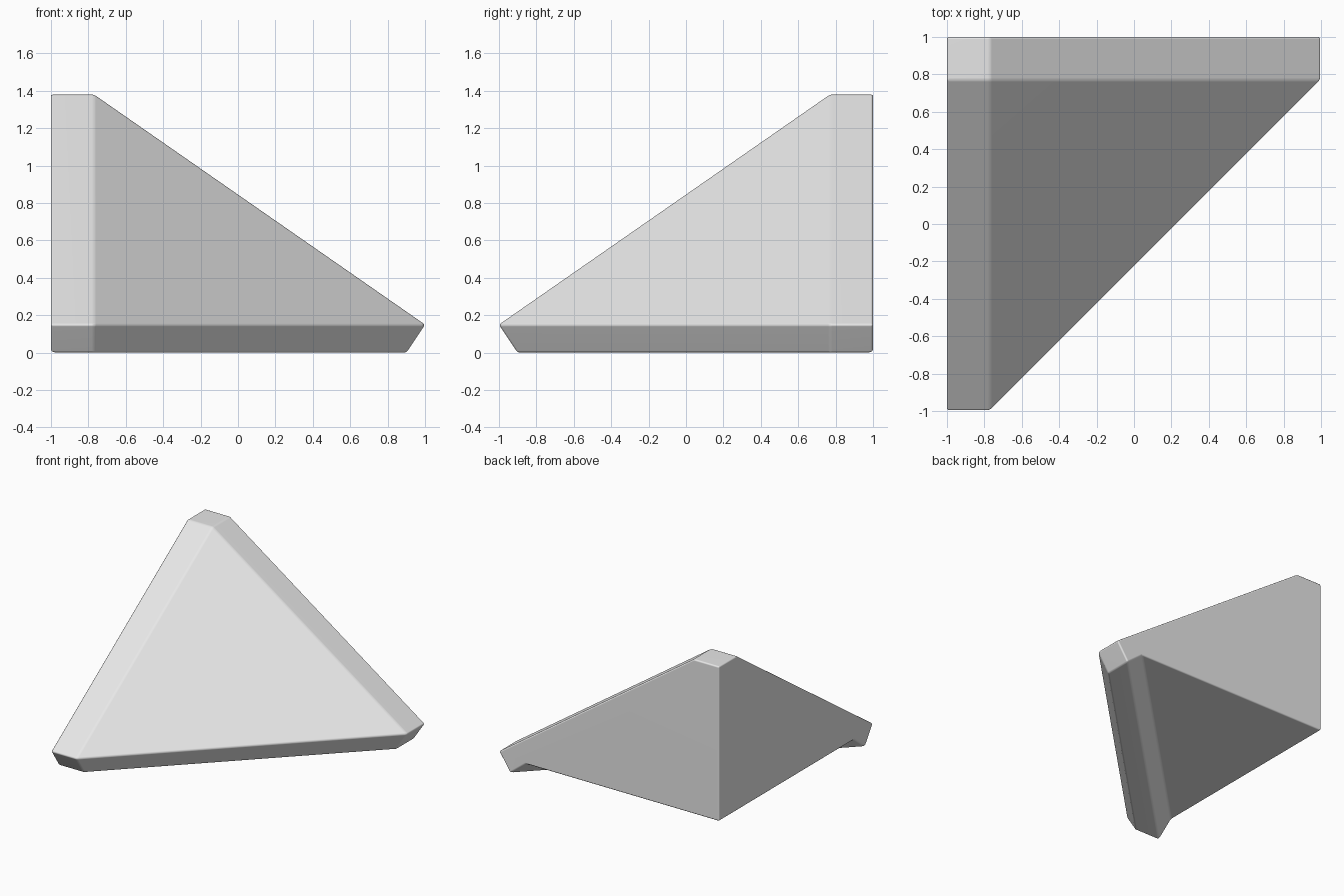
import bpy, bmesh, math

cube = bpy.data.objects.get("Cube")
if cube:
    bpy.data.objects.remove(cube, do_unlink=True)

grey = bpy.data.materials.new("light_grey")
grey.use_nodes = True
colour = (0.8, 0.8, 0.8, 1)
grey.diffuse_color = colour
grey.node_tree.nodes["Principled BSDF"].inputs["Base Color"].default_value = colour


def hull(name, points):
    """Solid convex block around a few corner points, with clean flat faces."""
    bm = bmesh.new()
    for p in points:
        bm.verts.new(p)
    bmesh.ops.convex_hull(bm, input=bm.verts[:])
    bmesh.ops.dissolve_limit(bm, angle_limit=math.radians(1),
                             verts=bm.verts[:], edges=bm.edges[:])
    bmesh.ops.recalc_face_normals(bm, faces=bm.faces[:])
    mesh = bpy.data.meshes.new(name)
    bm.to_mesh(mesh)
    bm.free()
    obj = bpy.data.objects.new(name, mesh)
    bpy.context.collection.objects.link(obj)
    mesh.materials.append(grey)
    return obj


def mirrored(points):
    """Add the reflection of each point across the vertical diagonal plane."""
    return points + [(-y, -x, z) for x, y, z in points if abs(x + y) > 0.001]


flat = 0.77    # inner line of the chamfer strips
top, lip, recess = 1.38, 0.15, 0.11

# Corner block: square tip, chamfer strips and undercut lower lip
block = hull("corner_block", mirrored([
    (-1, 1, top), (-flat, 1, top), (-flat, flat, top),
    (1, 1, lip), (1, flat, lip),
    (0.9, 1, 0), (0.9, flat, 0), (-1, 1, 0),
]))

# Underside recess, leaving a sloped rim along the diagonal edge
cutter = hull("recess_cutter", mirrored(
    [(1.5, 1.5 - n, z) for n, z in ((-0.24, recess), (0.04, -recess))]
    + [(-2, 2, recess), (-2, 2, -recess)]))
cutter.hide_render = True

bpy.ops.object.select_all(action="DESELECT")
bpy.context.view_layer.objects.active = block
block.select_set(True)
cut = block.modifiers.new("Recess", "BOOLEAN")
cut.operation = "DIFFERENCE"
cut.solver = "EXACT"
cut.object = cutter
bpy.ops.object.modifier_apply(modifier=cut.name)
bpy.data.objects.remove(cutter, do_unlink=True)

# Softly rounded edges
bevel = block.modifiers.new("Soft edges", "BEVEL")
bevel.width = 0.012
bevel.segments = 3
bevel.limit_method = "ANGLE"
bevel.angle_limit = math.radians(15)
bpy.ops.object.modifier_apply(modifier=bevel.name)
bpy.ops.object.shade_smooth_by_angle(angle=math.radians(30))
weighted = block.modifiers.new("Flat shading", "WEIGHTED_NORMAL")
weighted.keep_sharp = True
